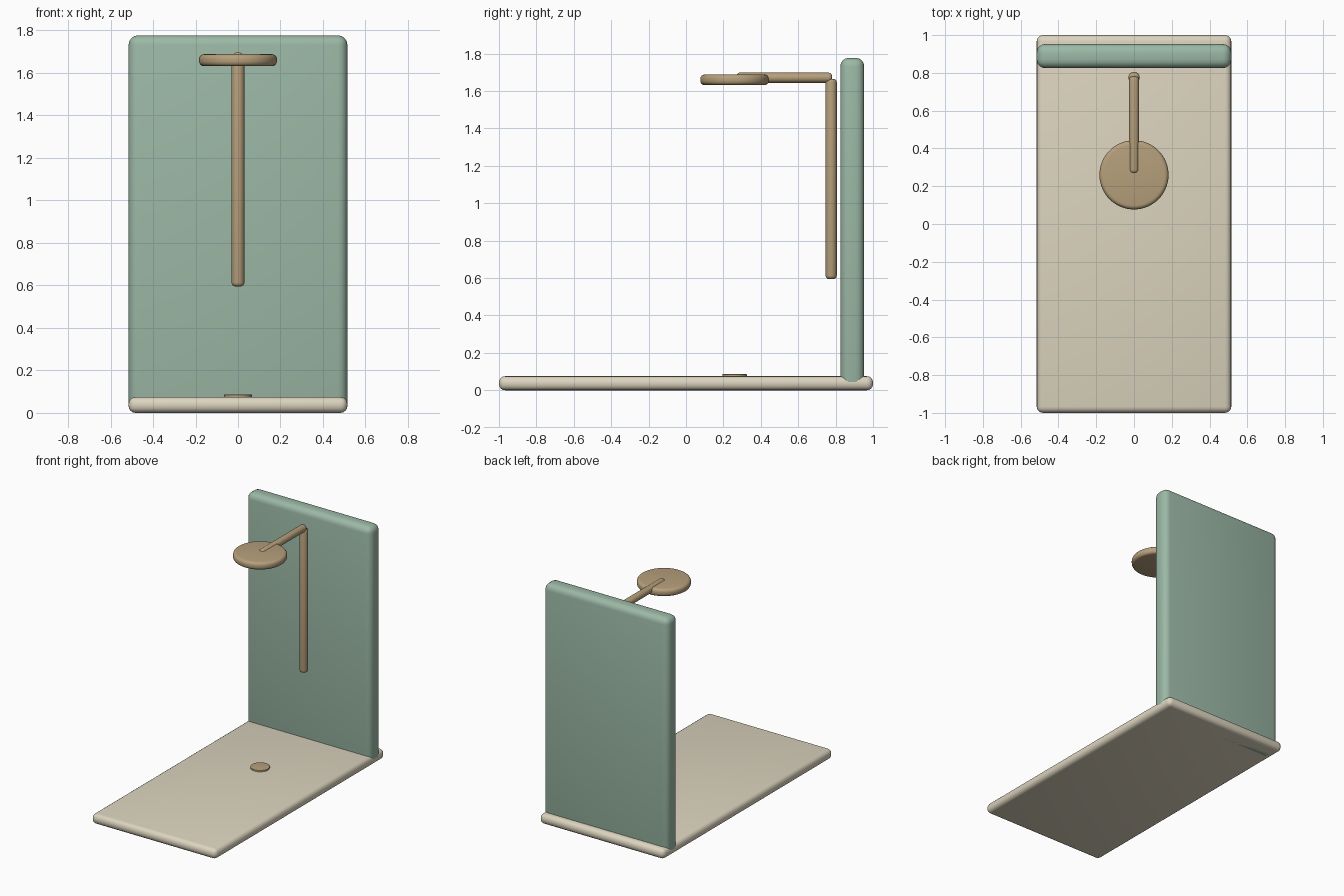
import bpy
import math

if "Cube" in bpy.data.objects:
    bpy.data.objects.remove(bpy.data.objects["Cube"])


def material(name, rgb):
    m = bpy.data.materials.new(name)
    m.diffuse_color = (*rgb, 1)
    m.use_nodes = True
    m.node_tree.nodes["Principled BSDF"].inputs["Base Color"].default_value = m.diffuse_color
    return m


stone = material("stone", (0.72, 0.66, 0.52))
green = material("green_tile", (0.33, 0.48, 0.38))
brass = material("brass", (0.47, 0.35, 0.20))


def finish(name, mat, bevel, segments=4):
    ob = bpy.context.object
    ob.name = name
    ob.data.materials.append(mat)
    bpy.ops.object.transform_apply(location=False, rotation=True, scale=True)
    if bevel:
        mod = ob.modifiers.new("round", 'BEVEL')
        mod.width = bevel
        mod.segments = segments
        mod.limit_method = 'ANGLE'
        mod.angle_limit = math.radians(40)
        bpy.ops.object.modifier_apply(modifier=mod.name)
    bpy.ops.object.shade_smooth_by_angle(angle=math.radians(35))
    return ob


def slab(name, lo, hi, mat, bevel):
    bpy.ops.mesh.primitive_cube_add(size=1, location=[(a + b) / 2 for a, b in zip(lo, hi)])
    bpy.context.object.scale = [b - a for a, b in zip(lo, hi)]
    return finish(name, mat, bevel)


def rod(name, loc, radius, depth, mat, bevel, rot=(0, 0, 0), sides=32):
    bpy.ops.mesh.primitive_cylinder_add(vertices=sides, radius=radius, depth=depth,
                                        location=loc, rotation=rot)
    return finish(name, mat, bevel)


# floor tray and back wall
slab("shower_floor", (-0.515, -1, 0), (0.515, 1, 0.075), stone, 0.033)
slab("back_wall", (-0.515, 0.825, 0), (0.515, 0.953, 1.777), green, 0.045)

# riser pipe, overhead arm and shower head
rod("riser_pipe", (0, 0.776, 1.13), 0.03, 1.07, brass, 0.018)
rod("shower_arm", (0, 0.525, 1.671), 0.027, 0.51, brass, 0.016, (math.pi / 2, 0, 0))
rod("shower_head", (0, 0.26, 1.66), 0.183, 0.056, brass, 0.022, sides=64)

# floor drain
rod("drain", (0, 0.26, 0.078), 0.066, 0.016, brass, 0.003, sides=48)
